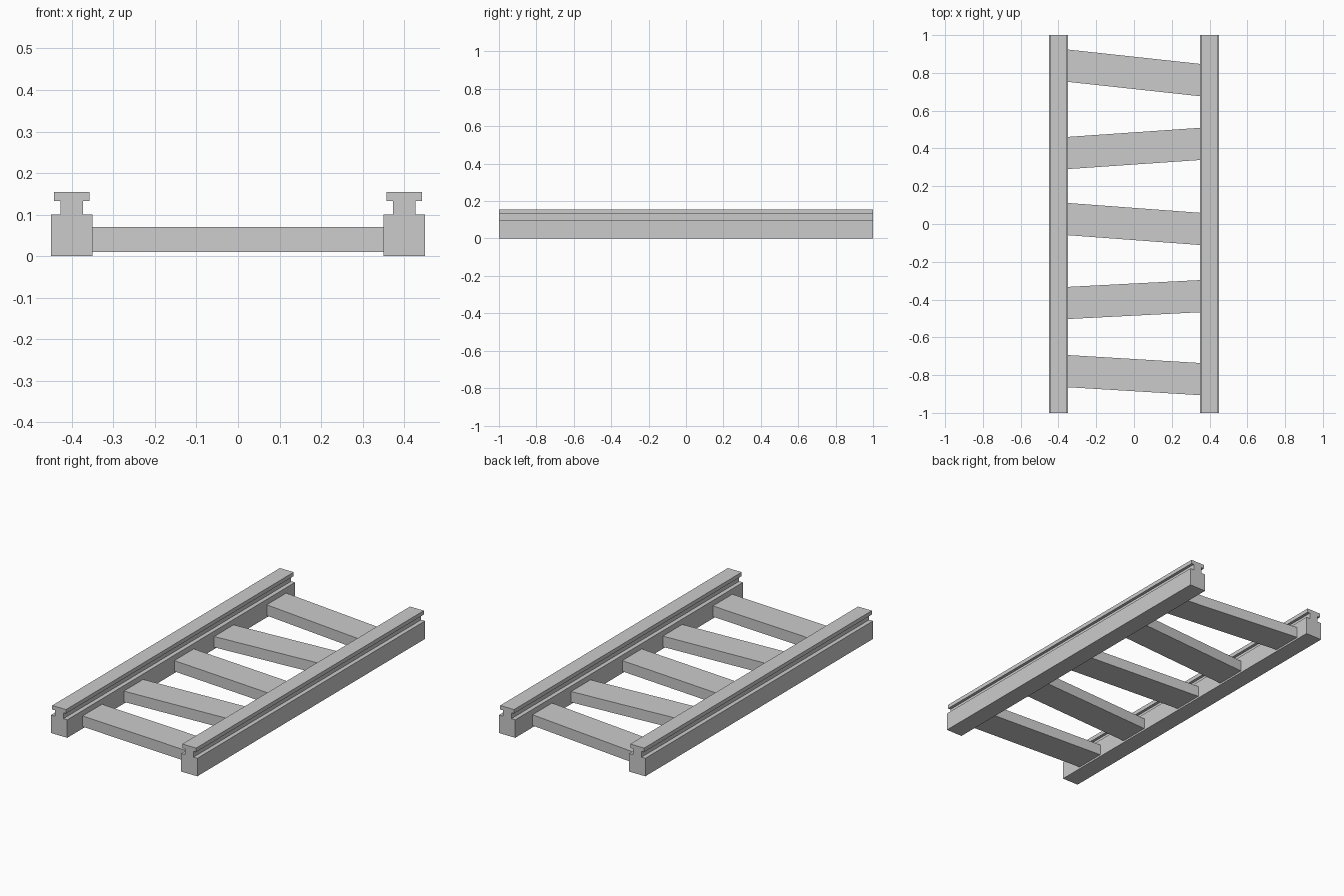
import bpy
import math

if "Cube" in bpy.data.objects:
    bpy.data.objects.remove(bpy.data.objects["Cube"])

LENGTH = 2.0


def box(name, center, size, angle=0.0):
    bpy.ops.mesh.primitive_cube_add(size=1, location=center, rotation=(0, 0, angle))
    ob = bpy.context.object
    ob.name = name
    ob.scale = size
    return ob


def extrude_profile(name, pts, x):
    # closed x-z profile swept along y
    n = len(pts)
    verts = [(px, y, pz) for y in (-LENGTH / 2, LENGTH / 2) for px, pz in pts]
    faces = [tuple(range(n)), tuple(range(2 * n - 1, n - 1, -1))]
    faces += [(i, i + n, (i + 1) % n + n, (i + 1) % n) for i in range(n)]
    me = bpy.data.meshes.new(name)
    me.from_pydata(verts, [], faces)
    ob = bpy.data.objects.new(name, me)
    ob.location.x = x
    bpy.context.collection.objects.link(ob)
    return ob


# side beams with T-shaped rails on top
half = [(0.0265, 0.10), (0.0265, 0.133), (0.0425, 0.133), (0.0425, 0.155)]
profile = half + [(-x, z) for x, z in reversed(half)]
for side, x in (("left", -0.4), ("right", 0.4)):
    box(side + "_beam", (x, 0, 0.05), (0.1, LENGTH, 0.1))
    extrude_profile(side + "_rail", profile, x)

# slightly crooked cross ties: (centre y, y drift across the 0.7 gap)
ties = [(0.8, -0.076), (0.4, 0.048), (0.0, -0.052), (-0.4, 0.036), (-0.8, -0.042)]
for i, (y, drift) in enumerate(ties):
    box("cross_tie_%d" % (i + 1), (0, y, 0.04), (0.76, 0.17, 0.06), math.atan2(drift, 0.7))
